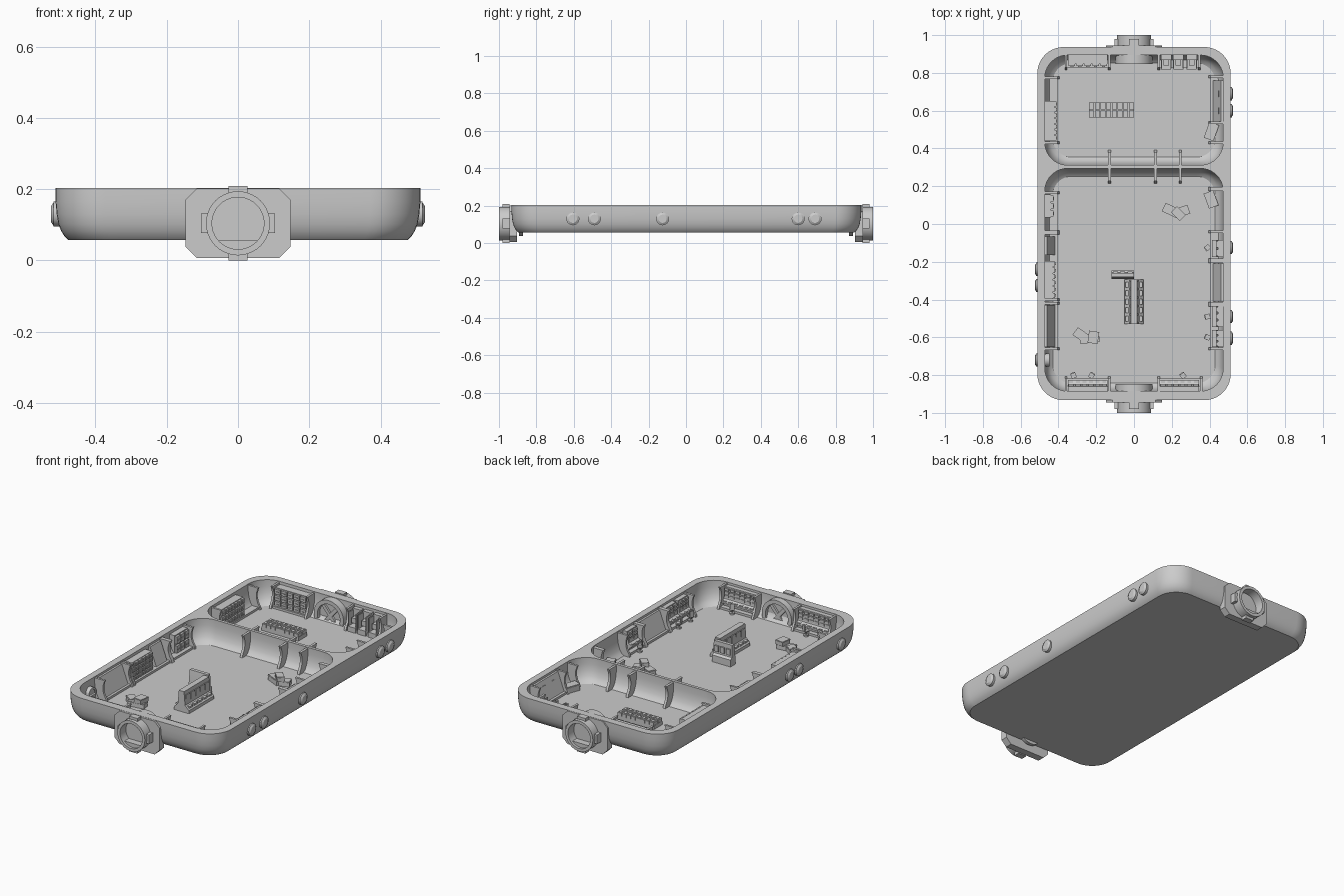
import bpy, bmesh, math
from mathutils import Matrix, Vector

if "Cube" in bpy.data.objects:
    bpy.data.objects.remove(bpy.data.objects["Cube"])

T = Matrix.Translation
I = Matrix.Identity(4)
FLOOR, RIM = 0.07, 0.203

def rot(deg, ax='Z'):
    return Matrix.Rotation(math.radians(deg), 4, ax)

def finish(bm, name, angle=30):
    bmesh.ops.recalc_face_normals(bm, faces=bm.faces)
    me = bpy.data.meshes.new(name)
    bm.to_mesh(me)
    bm.free()
    ob = bpy.data.objects.new(name, me)
    bpy.context.collection.objects.link(ob)
    activate(ob)
    bpy.ops.object.shade_smooth_by_angle(angle=math.radians(angle))
    return ob

def activate(ob):
    bpy.ops.object.select_all(action='DESELECT')
    ob.select_set(True)
    bpy.context.view_layer.objects.active = ob

def box(bm, c, s, M=I):
    bmesh.ops.create_cube(bm, size=1, matrix=M @ T(c) @ Matrix.Diagonal((*s, 1)))

def cyl(bm, c, r, h, M=I, R=I, n=24, r2=None):
    bmesh.ops.create_cone(bm, cap_ends=True, segments=n, radius1=r, radius2=r if r2 is None else r2,
                          depth=h, matrix=M @ T(c) @ R)

def loft(bm, loops):
    rows = [[bm.verts.new(p) for p in l] for l in loops]
    n = len(rows[0])
    for a, b in zip(rows, rows[1:]):
        for i in range(n):
            bm.faces.new((a[i], a[(i + 1) % n], b[(i + 1) % n], b[i]))
    bm.faces.new(rows[0])
    bm.faces.new(rows[-1][::-1])

def prism(bm, pts, w, M=I):
    """(y, z) outline extruded along local x"""
    loft(bm, [[M @ Vector((x, y, z)) for y, z in pts] for x in (-w / 2, w / 2)])

def arc_band(bm, r0, r1, y0, y1, a0, a1, M, n=40):
    sec = [(r0, y0), (r1, y0), (r1, y1), (r0, y1)]
    full = a1 - a0 >= 360
    rows = []
    for i in range(n if full else n + 1):
        a = math.radians(a0 + (a1 - a0) * i / n)
        rows.append([bm.verts.new(M @ Vector((r * math.cos(a), y, r * math.sin(a)))) for r, y in sec])
    for i in range(n):
        a, b = rows[i], rows[(i + 1) % len(rows)]
        for k in range(4):
            bm.faces.new((a[k], a[(k + 1) % 4], b[(k + 1) % 4], b[k]))
    if not full:
        bm.faces.new(rows[0])
        bm.faces.new(rows[-1])

def rounded(hx, y0, y1, r, z, d, n=10):
    hx, y0, y1, r = hx - d, y0 + d, y1 - d, r - d * 0.5
    out = []
    for k, (cx, cy) in enumerate([(hx - r, y1 - r), (r - hx, y1 - r), (r - hx, y0 + r), (hx - r, y0 + r)]):
        for i in range(n + 1):
            a = math.pi / 2 * (k + i / n)
            out.append((cx + r * math.cos(a), cy + r * math.sin(a), z))
    return out

# Hull: curved tray with two rooms cut out
bm = bmesh.new()
loft(bm, [rounded(0.512, -0.933, 0.937, 0.14, z, d) for d, z in
          [(.036, .057), (.026, .066), (.016, .082), (.008, .102), (.003, .13), (0, .165), (0, RIM)]])
hull = finish(bm, "hull")
for y0, y1 in ((-0.885, 0.294), (0.312, 0.894)):
    bm = bmesh.new()
    loft(bm, [rounded(0.472, y0, y1, 0.12, z, d) for d, z in
              [(.042, FLOOR), (.026, .082), (.014, .102), (.005, .13), (0, .165), (0, .26)]])
    cut = finish(bm, "room_cutter")
    cut.hide_render = True
    mod = hull.modifiers.new("room", 'BOOLEAN')
    mod.operation, mod.object, mod.solver = 'DIFFERENCE', cut, 'EXACT'
    activate(hull)
    bpy.ops.object.modifier_apply(modifier=mod.name)
    bpy.data.objects.remove(cut)
activate(hull)
bpy.ops.object.shade_smooth_by_angle(angle=math.radians(30))

# Docking ports at both ends
for name, R in (("front_port", I), ("back_port", rot(180))):
    bm = bmesh.new()
    C = R @ T((0, 0, 0.104))
    o, p, c = 0.147, 0.098, 0.032
    octo = [(o, p - c), (o - c, p), (c - o, p), (-o, p - c), (-o, c - p), (c - o, -p), (o - c, -p), (o, c - p)]
    loft(bm, [[C @ Vector((x, y, z)) for x, z in octo] for y in (-0.945, -0.903)])
    arc_band(bm, 0.073, 0.09, -1.0, -0.94, 0, 360, C)
    for k in range(4):                                   # clamps round the ring
        box(bm, (0.094, -0.962, 0), (0.02, 0.036, 0.054), C @ rot(90 * k, 'Y'))
    seg = [(0.074 * math.cos(math.radians(a)), 0.074 * math.sin(math.radians(a))) for a in range(221, 320, 7)]
    loft(bm, [[C @ Vector((x, y, z)) for x, z in seg] for y in (-0.985, -0.94)])
    arc_band(bm, 0.074, 0.097, -0.9, -0.848, -20, 200, C)  # inner arch and door
    cyl(bm, (0, -0.882, 0.012), 0.078, 0.02, C, rot(90, 'X'), 32)
    for s in (-40, 40):
        box(bm, (0, -0.868, 0.012), (0.02, 0.016, 0.12), C @ rot(s, 'Y'))
    finish(bm, name)

# Portholes
bm = bmesh.new()
for s, ys in ((1, (-0.605, -0.49, -0.125, 0.6, 0.69)), (-1, (-0.24, -0.325, -0.72))):
    for y in ys:
        Q = rot(90 * s, 'Y')
        cyl(bm, (s * 0.485, y, 0.13), 0.035, 0.066, I, Q)
        cyl(bm, (s * 0.521, y, 0.13), 0.034, 0.008, I, Q, r2=0.022)
        arc_band(bm, 0.024, 0.035, 0.448, 0.456, 0, 360, T((0, y, 0.13)) @ rot(-90 * s), 24)
finish(bm, "portholes")

# Wall frames: local x runs along the wall, local y points into the room
def wall(side, u):
    return {'left': T((-0.472, u, 0)) @ rot(-90), 'right': T((0.472, u, 0)) @ rot(90),
            'front': T((u, -0.885, 0)), 'back': T((u, 0.894, 0)) @ rot(180),
            'div_front': T((u, 0.294, 0)) @ rot(180), 'div_back': T((u, 0.312, 0))}[side]

bays = [('left', .43, .775), ('left', -.04, .165), ('left', -.40, -.05), ('left', -.66, -.42),
        ('right', .535, .78), ('right', .18, .19), ('right', -.19, -.04), ('right', -.42, -.2),
        ('right', -.66, -.43), ('front', -.36, -.13), ('front', .13, .355),
        ('back', -.36, -.13), ('back', .13, .345)]
rib = [(-.01, FLOOR - .005), (.08, FLOOR - .005), (.074, .088), (.062, .108), (.054, .135), (.054, .16),
       (.06, .182), (.066, .196), (-.01, .196)]
ribs, skirts = bmesh.new(), bmesh.new()
for side, a, b in bays:
    for u in {a, b}:
        prism(ribs, rib, 0.013, wall(side, u))
    box(skirts, (0, .035, .076), (b - a, .065, .014), wall(side, (a + b) / 2))
prism(ribs, rib, 0.013, wall('right', 0.43))
for u in (-.13, .113, .245):
    for side in ('div_front', 'div_back'):
        prism(ribs, rib, 0.015, wall(side, u))
finish(ribs, "wall_ribs", 20)
finish(skirts, "wall_skirting")

# Storage racks: backing with a grid of drawers
def rack(name, side, u, w, cols, rows=3, d=0.058):
    bm = bmesh.new()
    M = wall(side, u)
    box(bm, (0, d / 2 - .006, .128), (w, d - .012, .116), M)
    cw, ch = w / cols, .11 / rows
    for i in range(cols):
        for j in range(rows):
            c = (-w / 2 + cw * (i + .5), d - .008, .076 + ch * (j + .5))
            box(bm, c, (cw * .82, .016, ch * .8), M)
            box(bm, (c[0], d + .001, c[2]), (cw * .4, .006, .005), M)
    finish(bm, name)

rack("back_left_rack", 'back', -.245, .21, 5)
rack("aft_side_rack", 'left', .545, .21, 7, 3, .062)
rack("left_rack", 'left', -.295, .2, 6, 4, .055)
rack("left_lockers", 'left', .095, .12, 3, 2, .045)

# Sloping wall plates
bm = bmesh.new()
for side, u, w in (('left', -.115, .1), ('right', -.31, .2), ('right', .65, .22), ('left', -.54, .22)):
    prism(bm, [(0, .075), (.056, .075), (.05, .09), (.012, .19), (0, .19)], w, wall(side, u))
finish(bm, "sloped_wall_plates", 20)

# Booths on the back wall
bm = bmesh.new()
for u in (.17, .235, .305):
    M = wall('back', u)
    box(bm, (0, .01, .128), (.055, .03, .12), M)
    box(bm, (0, .05, .085), (.052, .05, .03), M)
    for s in (-1, 1):
        box(bm, (s * .025, .045, .125), (.006, .05, .11), M)
    box(bm, (0, .04, .13), (.028, .03, .03), M)
finish(bm, "booths")

# Control desks with screens, and swivel chairs
desks, chairs = bmesh.new(), bmesh.new()
def desk(side, u, w, n):
    M = wall(side, u)
    prism(desks, [(0, .07), (.038, .07), (.042, .095), (.06, .105), (.058, .112), (.036, .122), (.026, .19), (0, .19)], w, M)
    for i in range(n):
        x = w * ((i + .5) / n - .5)
        for z in (.138, .158, .177):
            box(desks, (x, .031, z), (w / n * .75, .012, .014), M)
        box(desks, (x, .05, .116), (w / n * .6, .012, .005), M)

def chair(side, u, turn=0):
    M = wall(side, u) @ T((0, .082, 0)) @ rot(turn)
    cyl(chairs, (0, 0, .074), .014, .01, M, n=12)
    cyl(chairs, (0, 0, .085), .004, .03, M, n=8)
    box(chairs, (0, 0, .1), (.027, .027, .007), M)
    box(chairs, (0, .014, .119), (.025, .006, .034), M @ T((0, 0, 0)))

for d in (('front', -.245, .21, 6), ('front', .24, .21, 6), ('right', -.49, .11, 3),
          ('right', -.605, .09, 3), ('right', -.13, .09, 2)):
    desk(*d)
for c in (('front', -.32, 20), ('front', -.225, -30), ('front', .26, 35), ('right', -.49, 15),
          ('right', -.6, -25), ('right', -.125, 40)):
    chair(*c)
finish(desks, "control_desks")
finish(chairs, "chairs")

# Central island: tall double-sided console with a short return wall
bm = bmesh.new()
M = T((0, -.412, 0)) @ rot(90)
prism(bm, [(-.05, .068), (.05, .068), (.05, .088), (.024, .112), (.017, .192), (-.017, .192), (-.024, .112), (-.05, .088)], .235, M)
for i in range(5):
    for s in (-1, 1):
        x = -.09 + .045 * i
        box(bm, (x, s * .038, .102), (.03, .016, .01), M)
        box(bm, (x, s * .02, .15), (.034, .008, .04), M)
M = T((-.06, -.268, 0))
prism(bm, [(-.023, .068), (.023, .068), (.023, .11), (.01, .12), (.008, .192), (-.012, .192), (-.023, .11)], .12, M)
for i in range(3):
    box(bm, (-.038 + .038 * i, .012, .15), (.026, .01, .035), M)
finish(bm, "centre_console", 20)

# Storage crates in the rear room
bm = bmesh.new()
box(bm, (-.119, .603, .08), (.24, .08, .024))
for i in range(8):
    for j in range(2):
        box(bm, (-.224 + .03 * i, .582 + .042 * j, .095), (.027, .038, .03))
        box(bm, (-.224 + .03 * i, .582 + .042 * j, .111), (.012, .024, .004))
finish(bm, "crate_block")

# Loose boxes
bm = bmesh.new()
for x, y, z, w, d, h, a in [(.2, .07, .086, .09, .045, .034, -25), (.26, .068, .084, .06, .045, .03, 20),
                            (.235, .055, .114, .06, .04, .028, -45), (-.285, -.585, .086, .06, .045, .034, -35),
                            (-.235, -.605, .084, .1, .045, .03, 8), (-.215, -.6, .112, .05, .06, .026, -8),
                            (.41, .49, .088, .05, .085, .04, -20), (.408, .13, .088, .05, .08, .04, 20)]:
    B = T((x, y, z)) @ rot(a)
    box(bm, (0, 0, 0), (w, d, h), B)
    box(bm, (0, 0, h * .3), (w + .004, d + .004, h * .15), B)
finish(bm, "loose_boxes")
